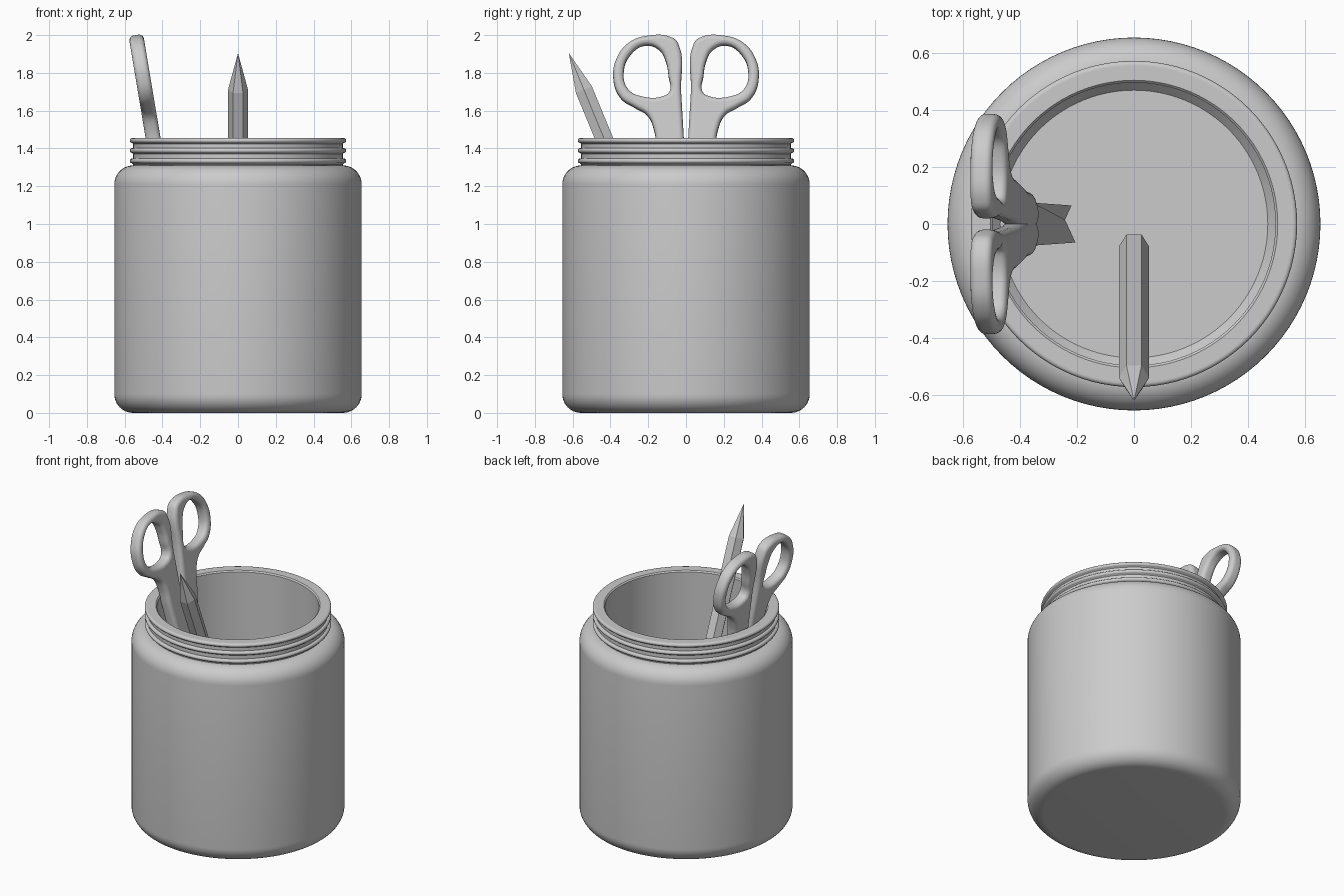
import bpy, bmesh
from math import sin, cos, pi, radians
from mathutils import Matrix, Vector

if "Cube" in bpy.data.objects:
    bpy.data.objects.remove(bpy.data.objects["Cube"])

grey = bpy.data.materials.new("plain_grey")
grey.use_nodes = True
grey.diffuse_color = (0.6, 0.6, 0.6, 1)
grey.node_tree.nodes["Principled BSDF"].inputs["Base Color"].default_value = grey.diffuse_color


def finish(obj, angle=None):
    """Give an object its colour and shading."""
    obj.data.materials.append(grey)
    bpy.ops.object.select_all(action="DESELECT")
    obj.select_set(True)
    bpy.context.view_layer.objects.active = obj
    if angle:
        bpy.ops.object.shade_smooth_by_angle(angle=radians(angle))
    return obj


def mesh_object(name, bm, angle=None):
    bmesh.ops.recalc_face_normals(bm, faces=bm.faces[:])
    mesh = bpy.data.meshes.new(name)
    bm.to_mesh(mesh)
    bm.free()
    obj = bpy.data.objects.new(name, mesh)
    bpy.context.collection.objects.link(obj)
    return finish(obj, angle)


def arc(cx, cz, r, start, end, steps=10):
    angles = [radians(start + (end - start) * i / steps) for i in range(steps + 1)]
    return [(cx + r * cos(a), cz + r * sin(a)) for a in angles]


def lathe(name, profile, segments, angle=None):
    bm = bmesh.new()
    verts = [bm.verts.new((r, 0, z)) for r, z in profile]
    edges = [bm.edges.new(pair) for pair in zip(verts, verts[1:])]
    bmesh.ops.spin(bm, geom=verts + edges, cent=(0, 0, 0), axis=(0, 0, 1),
                   angle=2 * pi, steps=segments)
    bmesh.ops.remove_doubles(bm, verts=bm.verts[:], dist=0.0001)
    return mesh_object(name, bm, angle)


# Jar: rounded body, threaded neck, straight inside wall
profile = [(0, 0)] + arc(0.555, 0.1, 0.1, -90, 0) + arc(0.555, 1.21, 0.1, 0, 90)
for z in (1.334, 1.389, 1.442):
    profile += [(0.555, z - 0.018)] + arc(0.56, z, 0.013, -90, 90, 6) + [(0.555, z + 0.013)]
profile += [(0.505, 1.455), (0.497, 1.447), (0.497, 0.09), (0.47, 0.06), (0, 0.06)]
lathe("jar", profile, 96, 40)

# Pencil: six-sided shaft with a sharpened point, leaning on the front rim
pencil = lathe("pencil", [(0, 0), (0.053, 0), (0.053, 1.21), (0, 1.42)], 6)
axis = Vector((0, -0.381, 0.925)).normalized()
pencil.matrix_world = (Matrix.Translation(Vector((0, -0.62, 1.905)) - axis * 1.42)
                       @ Matrix.Rotation(radians(22.4), 4, "X"))

# Scissors: drawn flat, then stood up and tilted toward the left-hand wall
lean = radians(9.5)
stand = Matrix.Translation((-0.206, 0, 0)) @ Matrix((
    (0, -sin(lean), cos(lean), 0),
    (1, 0, 0, 0),
    (0, cos(lean), sin(lean), 0),
    (0, 0, 0, 1)))

handle_outline = [(0.04, 1.95), (0.075, 1.985), (0.2, 1.995), (0.3, 1.96), (0.365, 1.88),
                  (0.385, 1.77), (0.345, 1.665), (0.27, 1.615), (0.205, 1.575), (0.17, 1.5),
                  (0.155, 1.4), (0.12, 1.2), (0.085, 1.02), (0.03, 0.98), (-0.01, 1.02),
                  (0.012, 1.46), (0.026, 1.7)]
handle_hole = [(0.107, 1.86), (0.14, 1.92), (0.215, 1.945), (0.29, 1.9), (0.33, 1.8),
               (0.305, 1.71), (0.24, 1.675), (0.12, 1.675), (0.087, 1.7), (0.092, 1.78)]
blade_outline = [(0.075, 1.06), (0.06, 0.8), (0.015, 0.3), (-0.065, 0.08), (-0.075, 0.9),
                 (-0.01, 1.06)]


def handle(name, side):
    curve = bpy.data.curves.new(name, "CURVE")
    curve.dimensions = "2D"
    curve.fill_mode = "BOTH"
    curve.extrude = 0.014
    curve.bevel_depth = 0.025
    curve.bevel_resolution = 4
    curve.offset = -0.025
    curve.resolution_u = 6
    for outline in (handle_outline, handle_hole):
        spline = curve.splines.new("BEZIER")
        spline.bezier_points.add(len(outline) - 1)
        spline.use_cyclic_u = True
        # Reversed on the mirrored side so the winding stays the same
        for point, (u, v) in zip(spline.bezier_points, outline[::side]):
            point.co = (u * side, v / cos(lean), 0)
            point.handle_left_type = point.handle_right_type = "AUTO"
    obj = bpy.data.objects.new(name, curve)
    bpy.context.collection.objects.link(obj)
    obj.matrix_world = stand
    bpy.ops.object.select_all(action="DESELECT")
    obj.select_set(True)
    bpy.context.view_layer.objects.active = obj
    bpy.ops.object.convert(target="MESH")
    finish(bpy.context.view_layer.objects.active, 50)


def blade(name, side):
    bm = bmesh.new()
    face = bm.faces.new([bm.verts.new((u * side, v / cos(lean), 0)) for u, v in blade_outline])
    moved = bmesh.ops.extrude_face_region(bm, geom=[face])["geom"]
    bmesh.ops.translate(bm, vec=(0, 0, 0.014 * side),
                        verts=[v for v in moved if isinstance(v, bmesh.types.BMVert)])
    mesh_object(name, bm).matrix_world = stand


for label, side in (("back", 1), ("front", -1)):
    handle(label + "_scissor_handle", side)
    blade(label + "_scissor_blade", side)
